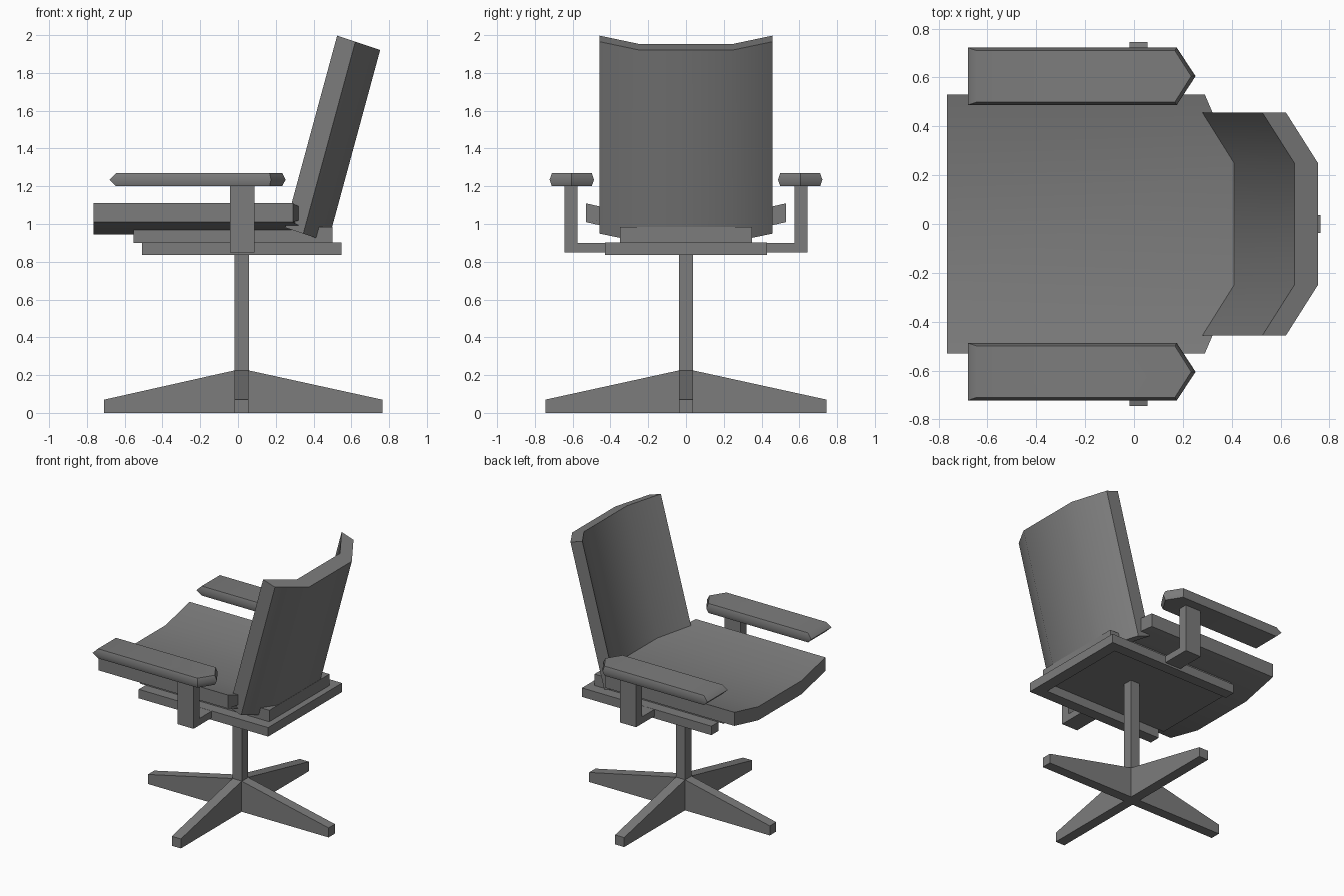
import bpy, bmesh, math
from mathutils import Vector

if "Cube" in bpy.data.objects:
    bpy.data.objects.remove(bpy.data.objects["Cube"])

# Dark grey shared by all parts
dark = bpy.data.materials.new("dark_grey")
dark.diffuse_color = (0.2, 0.2, 0.2, 1)
dark.use_nodes = True
dark.node_tree.nodes["Principled BSDF"].inputs["Base Color"].default_value = dark.diffuse_color


def loft(name, rings, smooth=0):
    """Skin a stack of matching closed rings and cap both ends."""
    bm = bmesh.new()
    loops = [[bm.verts.new(p) for p in ring] for ring in rings]
    n = len(loops[0])
    for a, b in zip(loops, loops[1:]):
        for i in range(n):
            j = (i + 1) % n
            bm.faces.new((a[i], a[j], b[j], b[i]))
    bm.faces.new(loops[0][::-1])
    bm.faces.new(loops[-1])
    bmesh.ops.recalc_face_normals(bm, faces=bm.faces)
    mesh = bpy.data.meshes.new(name)
    bm.to_mesh(mesh)
    bm.free()
    mesh.materials.append(dark)
    obj = bpy.data.objects.new(name, mesh)
    bpy.context.collection.objects.link(obj)
    if smooth:
        bpy.ops.object.select_all(action='DESELECT')
        obj.select_set(True)
        bpy.context.view_layer.objects.active = obj
        bpy.ops.object.shade_smooth_by_angle(angle=math.radians(smooth))
    return obj


def extrude(name, pts, vec, smooth=0):
    v = Vector(vec)
    return loft(name, [pts, [Vector(p) + v for p in pts]], smooth)


def box(name, x0, x1, y0, y1, z0, z1):
    pts = [(x0, y0, z0), (x1, y0, z0), (x1, y1, z0), (x0, y1, z0)]
    return extrude(name, pts, (0, 0, z1 - z0))


CX = 0.019  # column axis

# Crossed base: two tapered beams
def beam(name, x0, x1, angle):
    w = 0.037
    pts = [(x0, -w, 0), (x1, -w, 0), (x1, -w, 0.07), (w, -w, 0.225),
           (-w, -w, 0.225), (x0, -w, 0.07)]
    obj = extrude(name, pts, (0, 2 * w, 0))
    obj.location.x = CX
    obj.rotation_euler.z = angle

beam("base_beam_long", -0.728, 0.745, 0)
beam("base_beam_cross", -0.745, 0.745, math.pi / 2)

# Column
box("column", CX - 0.038, CX + 0.038, -0.036, 0.036, 0.1, 0.91)

# U-shaped support frame, open towards the seat front
frame = [(-0.508, -0.43), (0.547, -0.43), (0.547, 0.43), (-0.508, 0.43),
         (-0.508, 0.35), (0.462, 0.35), (0.462, -0.35), (-0.508, -0.35)]
extrude("support_frame", [(x, y, 0.835) for x, y in frame], (0, 0, 0.066))

# Plate under the seat
box("seat_plate", -0.553, 0.50, -0.35, 0.35, 0.90, 0.985)

# Dished seat: the rear edge bows back in the middle
section = [(-0.53, 0.065, 0.29), (-0.25, 0, 0.41), (0.25, 0, 0.41), (0.53, 0.065, 0.29)]
def seat_ring(front):
    top = [(-0.765 if front else xb, y, 1.045 + dz) for y, dz, xb in section]
    return top + [(x, y, z - 0.10) for x, y, z in reversed(top)]

loft("seat", [seat_ring(True), seat_ring(False)], smooth=40)

# Curved backrest, tilted about 15 degrees
up = Vector((0.262, 0, 0.965))
out = Vector((0.965, 0, -0.32))
corner = Vector((0.249, 0, 0.981))
arc = [(-0.457, 0), (-0.25, 0.136), (0.25, 0.136), (0.457, 0)]
face = [corner + out * d + Vector((0, y, 0)) for y, d in arc]
ring = face + [p + out * 0.10 for p in reversed(face)]
extrude("backrest", ring, up * 1.053, smooth=40)

# Arms: L bracket plus a bevelled pad with a pointed rear end
for side, s in (("left", 1), ("right", -1)):
    bracket = [(0.42, 0.85), (0.642, 0.85), (0.642, 1.21), (0.575, 1.21),
               (0.575, 0.90), (0.42, 0.90)]
    extrude("arm_bracket_" + side, [(-0.043, s * y, z) for y, z in bracket], (0.13, 0, 0))

    def pad(z, k):
        pts = [(-0.68 + 0.035 * k, 0.487 + 0.012 * k), (0.175 - 0.008 * k, 0.487 + 0.012 * k),
               (0.252 - 0.018 * k, 0.605), (0.175 - 0.008 * k, 0.722 - 0.012 * k),
               (-0.68 + 0.035 * k, 0.722 - 0.012 * k)]
        return [(x, s * y, z) for x, y in pts]

    loft("arm_pad_" + side, [pad(1.20, 1), pad(1.235, 0), pad(1.27, 1)], smooth=46)
